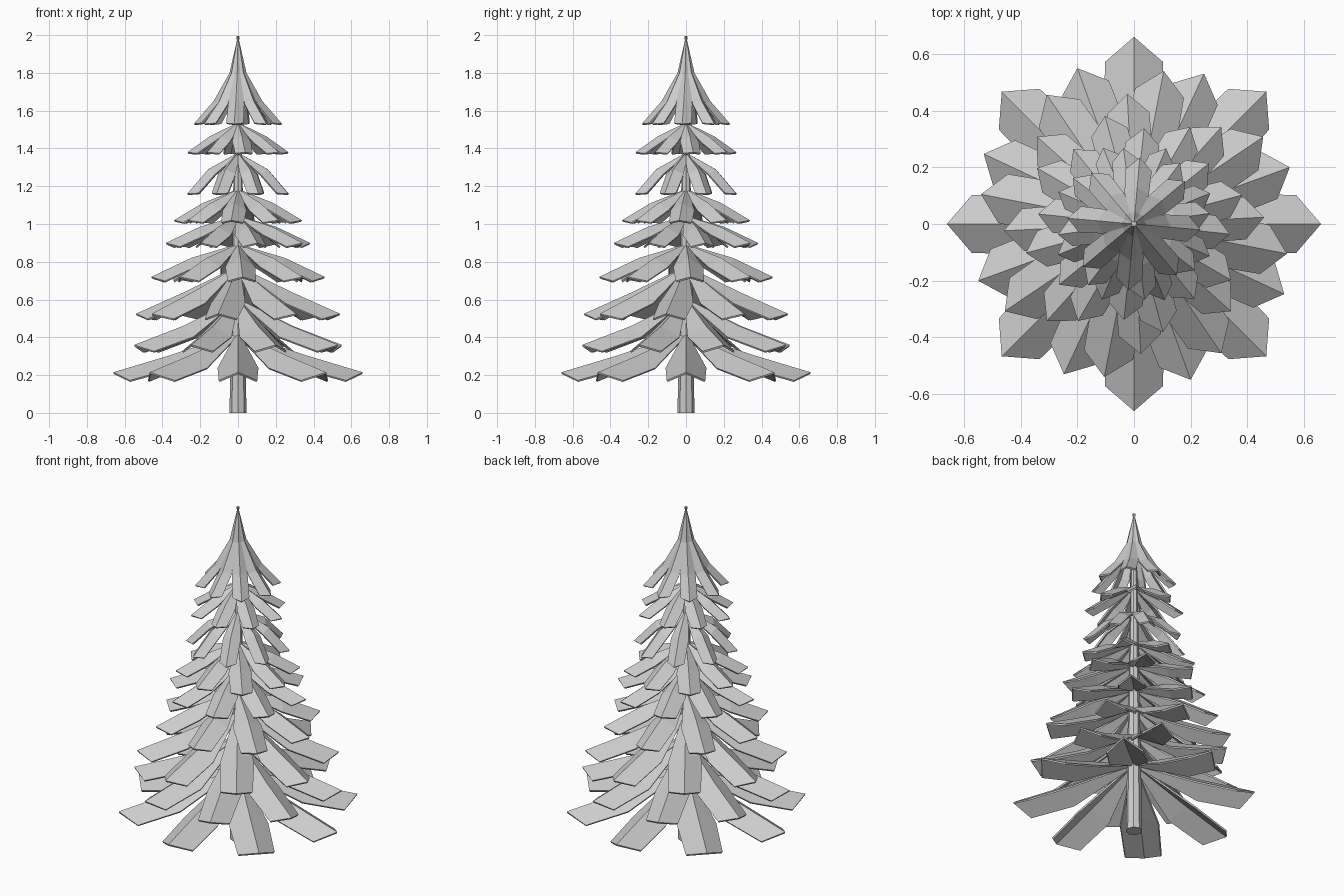
import bpy, bmesh
from math import sin, cos, radians, hypot

if "Cube" in bpy.data.objects:
    bpy.data.objects.remove(bpy.data.objects["Cube"])


def mesh_object(name, bm):
    me = bpy.data.meshes.new(name)
    bm.to_mesh(me)
    bm.free()
    ob = bpy.data.objects.new(name, me)
    bpy.context.collection.objects.link(ob)
    return ob


def add_branch(bm, profile, angle):
    """Folded leaf: ridge follows (radius, height, half width); edges droop."""
    c, s = cos(angle), sin(angle)
    rows = []
    last = len(profile) - 1
    for i, (r, z, w) in enumerate(profile):
        r0, z0, _ = profile[max(i - 1, 0)]
        r1, z1, _ = profile[min(i + 1, last)]
        length = hypot(r1 - r0, z1 - z0)
        tr, tz = (r1 - r0) / length, (z1 - z0) / length
        drop = 0.65 * w
        back = 0.7 * w if i == last else 0      # pointed tip
        er = r + tz * drop - tr * back
        ez = z - tr * drop - tz * back
        row = []
        for rad, lat, h in ((er, -w, ez), (r, 0, z), (er, w, ez)):
            row.append(bm.verts.new((rad * c - lat * s, rad * s + lat * c, h)))
        rows.append(row)
    for a, b in zip(rows, rows[1:]):
        for k in range(2):
            bm.faces.new((a[k], b[k], b[k + 1], a[k + 1]))


def tier(name, profile, offset, count=8):
    bm = bmesh.new()
    for k in range(count):
        add_branch(bm, profile, radians(offset + 360 / count * k))
    ob = mesh_object(name, bm)
    mod = ob.modifiers.new("thickness", 'SOLIDIFY')
    mod.thickness = 0.01
    mod.offset = -1
    return ob


# Trunk
bm = bmesh.new()
bmesh.ops.create_cone(bm, cap_ends=True, segments=8, radius1=0.045,
                      radius2=0.015, depth=1.8)
bmesh.ops.translate(bm, verts=bm.verts, vec=(0, 0, 0.9))
mesh_object("trunk", bm)

# Branch tiers: root height, mid radius, mid height, tip radius, tip height,
# half width, rotation
tiers = [
    (0.42, 0.36, 0.305, 0.66, 0.215, 0.102, 0),
    (0.60, 0.31, 0.46, 0.585, 0.36, 0.09, 20),
    (0.77, 0.30, 0.635, 0.55, 0.525, 0.088, -11),
    (0.89, 0.25, 0.82, 0.46, 0.72, 0.075, 3),
    (1.04, 0.21, 0.985, 0.395, 0.90, 0.066, 15),
    (1.18, 0.19, 1.11, 0.34, 1.02, 0.06, -6),
    (1.37, 0.17, 1.29, 0.29, 1.16, 0.047, 22),
    (1.53, 0.15, 1.465, 0.27, 1.38, 0.047, 8),
]
for i, (zr, rm, zm, rt, zt, w, rot) in enumerate(tiers):
    tier(f"branch_tier_{i + 1}",
         [(0.015, zr, 0.014), (rm, zm, w * 1.06), (rt, zt, w)], rot)

# Crown with pointed top
tier("crown", [(0.0005, 1.995, 0.0005), (0.045, 1.8, 0.02),
               (0.13, 1.65, 0.043), (0.235, 1.53, 0.046)], -5)
